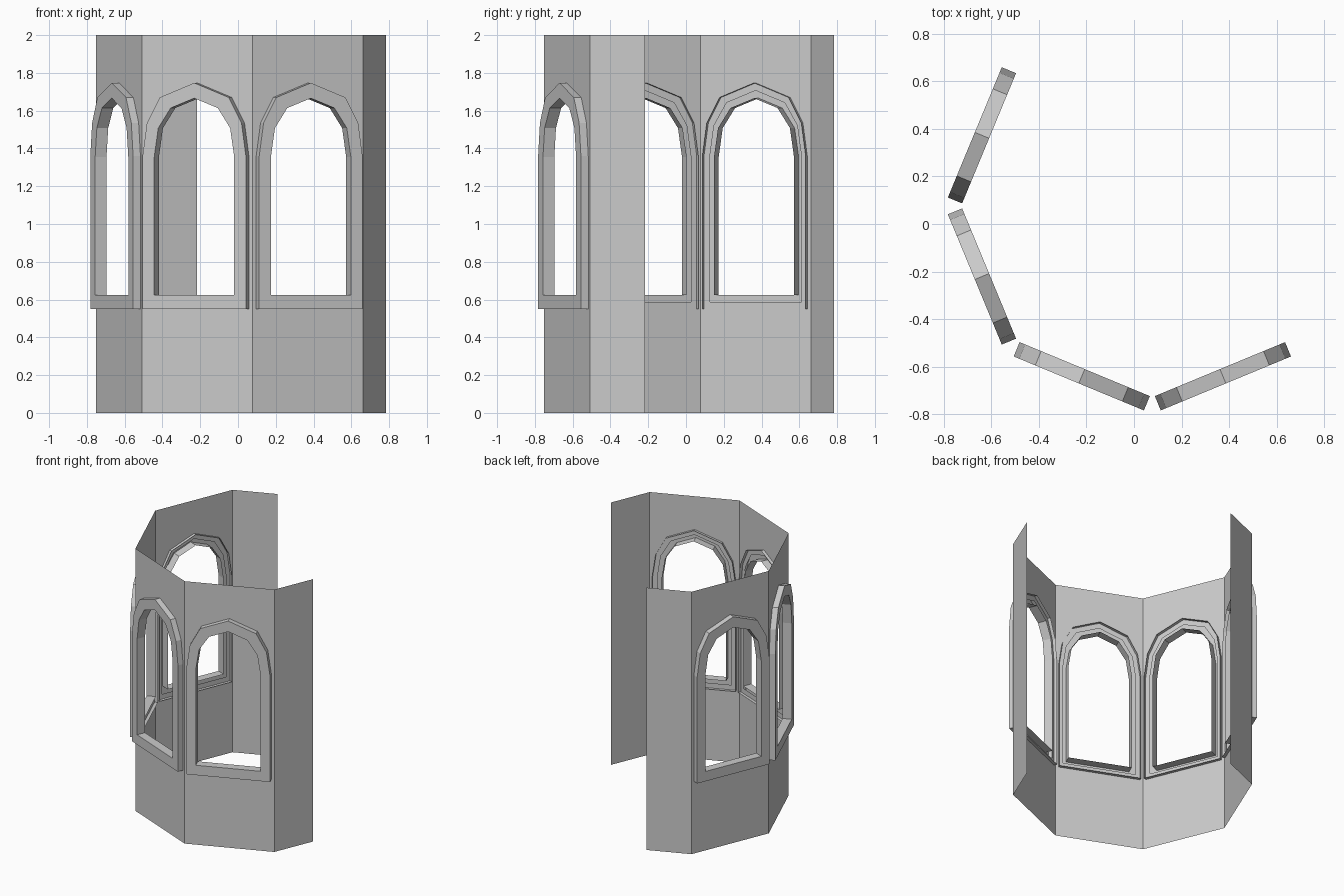
import bpy, bmesh
from math import sin, cos, radians, pi
from mathutils import Vector

if "Cube" in bpy.data.objects:
    bpy.data.objects.remove(bpy.data.objects["Cube"])

CX, CY, R = 0.077, 0.076, 0.828       # octagon centre and corner radius
APOTHEM = R * cos(pi / 8)
HALF = R * sin(pi / 8)
HEIGHT = 2.0
OUT, INN = 0.042, -0.023              # frame depth either side of the wall


def place(angle, t, depth, z):
    """Point on an octagon side: t along it, depth outward from it."""
    a = radians(angle)
    r = APOTHEM + depth
    return Vector((CX + r * cos(a) - t * sin(a), CY + r * sin(a) + t * cos(a), z))


def arch(right_half):
    """Mirror half an arch outline (sill to apex) into a closed loop."""
    return right_half + [(-t, z) for t, z in reversed(right_half[:-1])]


OUTER = arch([(0.296, 0.55), (0.296, 1.36), (0.271, 1.535), (0.198, 1.67), (0, 1.747)])
INNER = arch([(0.229, 0.625), (0.229, 1.356), (0.206, 1.508), (0.135, 1.614), (0, 1.666)])
HOLE = [((a + c) / 2, (b + d) / 2) for (a, b), (c, d) in zip(OUTER, INNER)]


def finish(bm, name):
    me = bpy.data.meshes.new(name)
    bm.to_mesh(me)
    bm.free()
    bpy.context.collection.objects.link(bpy.data.objects.new(name, me))


def edge_loop(bm, pts):
    vs = [bm.verts.new(p) for p in pts]
    return [bm.edges.new((vs[i], vs[(i + 1) % len(vs)])) for i in range(len(vs))]


# Thin wall panel with an arched hole
def wall_panel(angle, name):
    bm = bmesh.new()
    rect = [(-HALF, 0), (HALF, 0), (HALF, HEIGHT), (-HALF, HEIGHT)]
    edges = []
    for outline in (rect, HOLE):
        edges += edge_loop(bm, [place(angle, t, 0, z) for t, z in outline])
    a = radians(angle)
    bmesh.ops.triangle_fill(bm, edges=edges, use_beauty=True,
                            normal=(cos(a), sin(a), 0))
    bmesh.ops.dissolve_limit(bm, angle_limit=0.01, verts=bm.verts, edges=bm.edges)
    finish(bm, name)


# Plain half-width end panel
def end_panel(angle, t0, t1, name):
    bm = bmesh.new()
    bm.faces.new([bm.verts.new(place(angle, t, 0, z)) for t, z in
                  ((t0, 0), (t1, 0), (t1, HEIGHT), (t0, HEIGHT))])
    finish(bm, name)


# Window frame: open-backed channel (outer side, front face, inner reveal)
def window_frame(angle, name):
    bm = bmesh.new()
    loops = [[bm.verts.new(place(angle, t, d, z)) for t, z in outline]
             for outline, d in ((OUTER, INN), (OUTER, OUT), (INNER, OUT), (INNER, INN))]
    n = len(OUTER)
    for la, lb in zip(loops, loops[1:]):
        for i in range(n):
            j = (i + 1) % n
            bm.faces.new((la[i], la[j], lb[j], lb[i]))
    finish(bm, name)


for i, angle in enumerate((-67.5, -112.5, -157.5, 157.5), 1):
    wall_panel(angle, f"wall_panel_{i}")
    window_frame(angle, f"window_frame_{i}")

end_panel(-22.5, -HALF, 0, "wall_end_right")
end_panel(112.5, 0, HALF, "wall_end_back")
